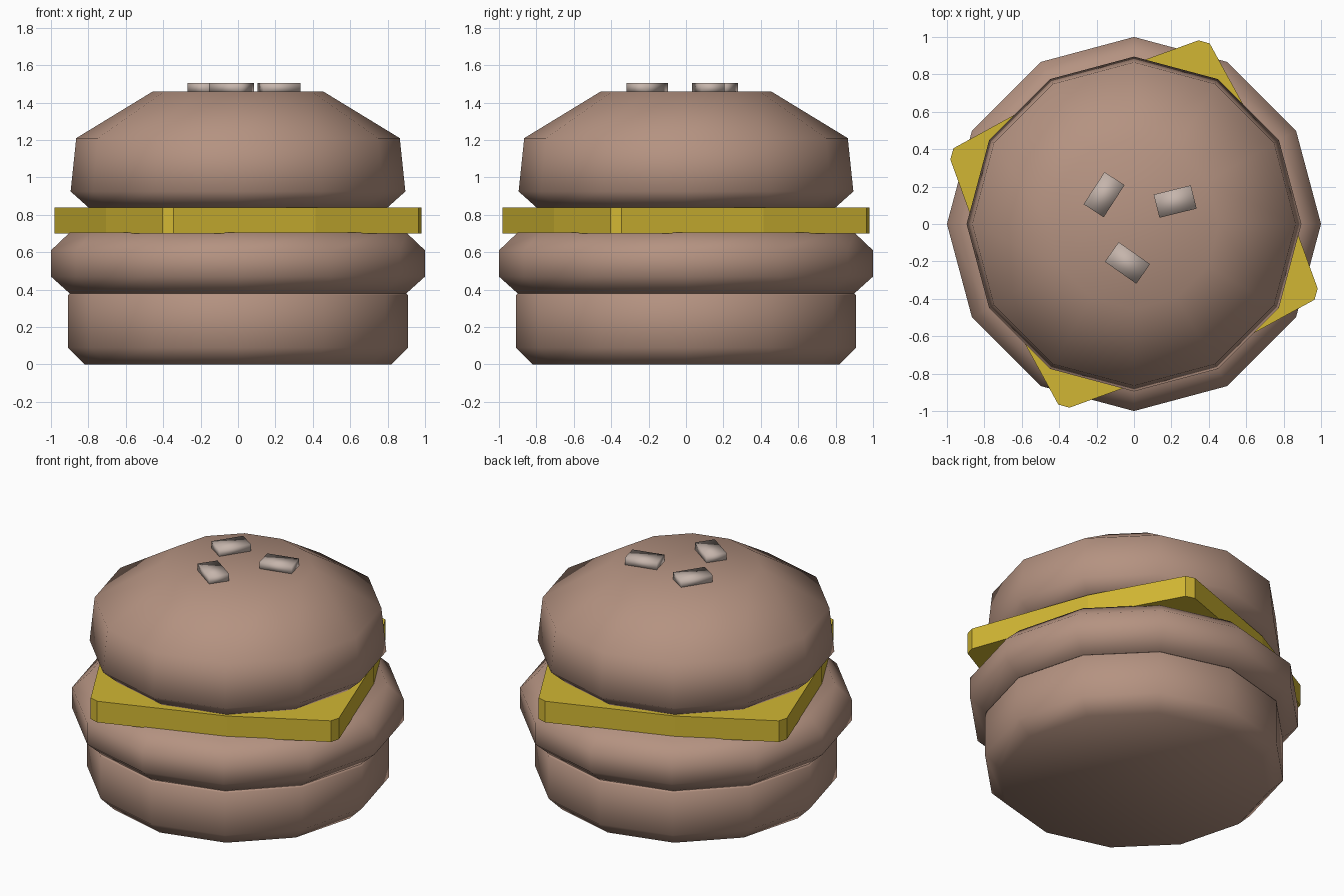
import bpy, bmesh, math
from mathutils import Vector

cube = bpy.data.objects.get("Cube")
if cube:
    bpy.data.objects.remove(cube, do_unlink=True)


def material(name, rgb):
    mat = bpy.data.materials.new(name)
    mat.use_nodes = True
    mat.diffuse_color = (*rgb, 1)
    mat.node_tree.nodes["Principled BSDF"].inputs["Base Color"].default_value = (*rgb, 1)
    return mat


bread = material("warm brown", (0.46, 0.29, 0.22))
yellow = material("cheese yellow", (0.64, 0.47, 0.033))
pale = material("pale seed", (0.56, 0.46, 0.41))


def finish(name, bm, mat, smooth):
    bmesh.ops.recalc_face_normals(bm, faces=bm.faces)
    for face in bm.faces:
        face.smooth = smooth
    mesh = bpy.data.meshes.new(name)
    bm.to_mesh(mesh)
    bm.free()
    mesh.materials.append(mat)
    obj = bpy.data.objects.new(name, mesh)
    bpy.context.collection.objects.link(obj)
    return obj


def loft(name, rings, mat, smooth):
    """Skin a stack of equal-sized point rings and cap both ends."""
    bm = bmesh.new()
    loops = [[bm.verts.new(p) for p in ring] for ring in rings]
    n = len(loops[0])
    for low, high in zip(loops, loops[1:]):
        for i in range(n):
            j = (i + 1) % n
            bm.faces.new((low[i], low[j], high[j], high[i]))
    bm.faces.new(loops[0][::-1])
    bm.faces.new(loops[-1])
    return finish(name, bm, mat, smooth)


def turned(name, profile, sides=12):
    """Twelve-sided round part from (radius, height) pairs."""
    angles = [math.tau * i / sides for i in range(sides)]
    rings = [[(r * math.cos(a), r * math.sin(a), z) for a in angles] for r, z in profile]
    return loft(name, rings, bread, True)


# Bread and patty layers
turned("bottom_bun", [(0.82, 0), (0.91, 0.09), (0.91, 0.37), (0.9, 0.38)])
turned("patty", [(0.9, 0.38), (1, 0.47), (1, 0.61), (0.9, 0.705)])
turned("top_bun", [(0.8, 0.84), (0.895, 0.925), (0.865, 1.21), (0.455, 1.46)])

# Cheese slice: one clipped corner and bulging side, repeated four times
quarter = [(0.707, 0.414), (0.405, 0.965), (0.345, 0.982)]
outline = []
for turn in range(4):
    for x, y in quarter:
        for _ in range(turn):
            x, y = -y, x
        outline.append((x, y))
loft("cheese_slice", [[(x, y, z) for x, y in outline] for z in (0.70, 0.84)], yellow, False)

# Sesame seeds
seeds = [(-0.16, 0.157, 57), (0.22, 0.12, 14), (-0.035, -0.208, -35)]
for number, (x, y, turn) in enumerate(seeds, 1):
    bm = bmesh.new()
    bmesh.ops.create_cube(bm, size=1)
    bmesh.ops.scale(bm, vec=Vector((0.205, 0.128, 0.055)), verts=bm.verts)
    seed = finish(f"seed_{number}", bm, pale, True)
    seed.location = (x, y, 1.478)
    seed.rotation_euler.z = math.radians(turn)
